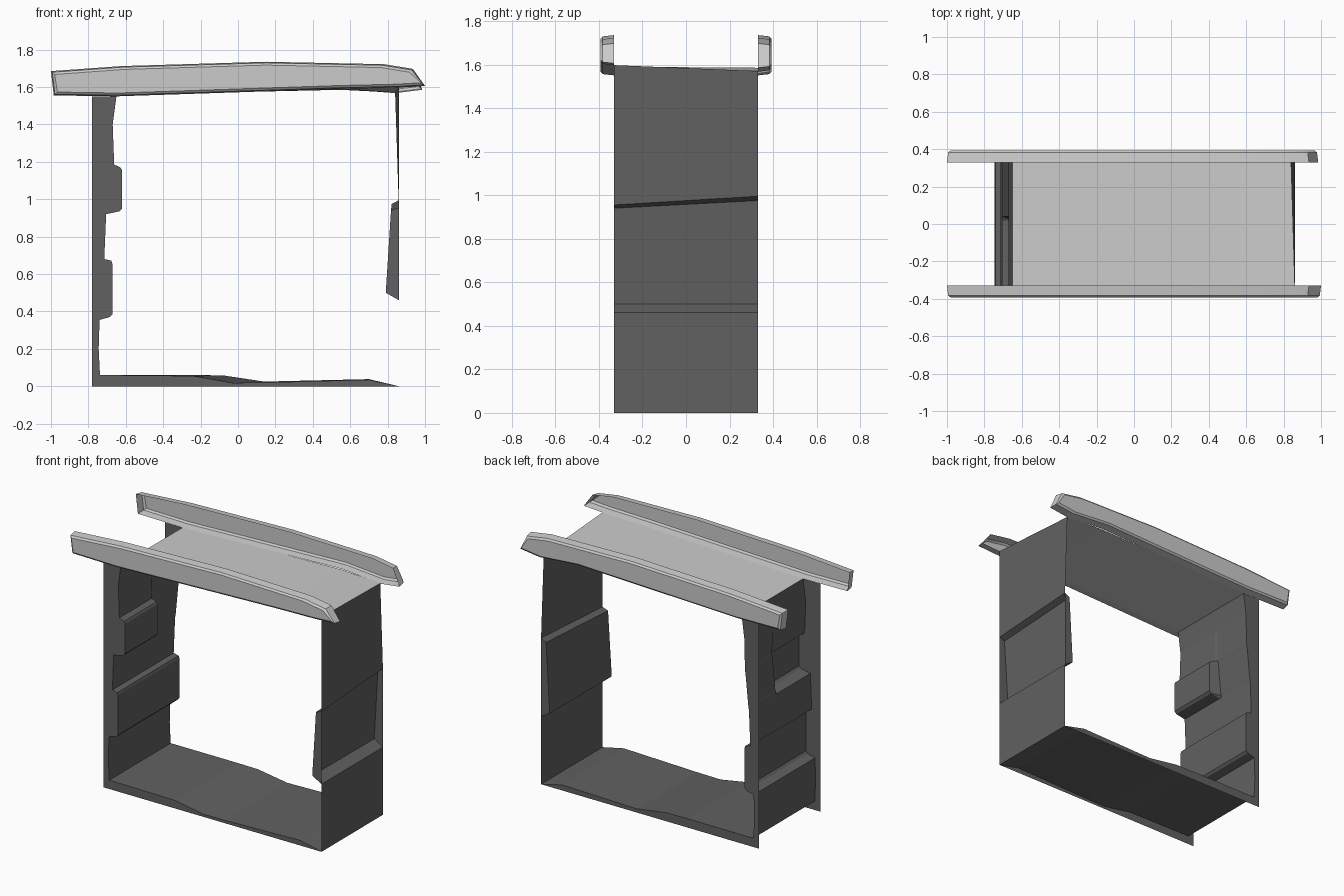
import bpy

if "Cube" in bpy.data.objects:
    bpy.data.objects.remove(bpy.data.objects["Cube"])

Y = 0.33  # half depth of the frame


def make(name, verts, faces, mat=None, smooth=False):
    me = bpy.data.meshes.new(name)
    me.from_pydata(verts, [], faces)
    me.update()
    ob = bpy.data.objects.new(name, me)
    bpy.context.collection.objects.link(ob)
    if mat:
        me.materials.append(mat)
    if smooth:
        bpy.context.view_layer.objects.active = ob
        ob.select_set(True)
        bpy.ops.object.shade_smooth_by_angle(angle=0.6)
        ob.select_set(False)
    return ob


def loft(name, stations, mat=None, smooth=False):
    """Skin a row of (y, [(x, z), ...]) profiles with equal point counts."""
    n = len(stations[0][1])
    verts = [(x, y, z) for y, prof in stations for x, z in prof]
    faces = [(s * n + i, s * n + i + 1, (s + 1) * n + i + 1, (s + 1) * n + i)
             for s in range(len(stations) - 1) for i in range(n - 1)]
    return make(name, verts, faces, mat, smooth)


def plate(name, y, outline, mat):
    """Flat upright plate facing away from the centre."""
    f = list(range(len(outline)))
    return make(name, [(x, y, z) for x, z in outline], [f], mat)


dark = bpy.data.materials.new("dark_grey")
dark.diffuse_color = (0.12, 0.12, 0.12, 1)
dark.use_nodes = True
dark.node_tree.nodes["Principled BSDF"].inputs["Base Color"].default_value = dark.diffuse_color

# Inner lining: left wall with stepped blocks; upper block only fills the front half
wall_low = [(-0.715, 0.68), (-0.678, 0.672), (-0.672, 0.655), (-0.672, 0.385),
            (-0.685, 0.37), (-0.74, 0.355), (-0.745, 0.2), (-0.738, 0.06)]
wall_top = [(-0.65, 1.55), (-0.67, 1.40)]
block = [(-0.662, 1.185), (-0.628, 1.17), (-0.62, 1.155), (-0.62, 0.95),
         (-0.635, 0.935), (-0.705, 0.92)]
no_block = [(-0.675, 1.185), (-0.678, 1.17), (-0.68, 1.155), (-0.70, 0.95),
            (-0.703, 0.935), (-0.705, 0.92)]
front_wall = wall_top + block + wall_low
back_wall = wall_top + no_block + wall_low
loft("left_lining", [(-Y, front_wall), (0.02, front_wall), (0.04, back_wall), (Y, back_wall)], dark)

# Floor lining
front_floor = [(-0.738, 0.06), (-0.24, 0.055), (-0.03, 0.018), (0.14, 0.02), (0.7, 0.035), (0.86, 0)]
back_floor = [(-0.738, 0.06), (-0.24, 0.06), (-0.08, 0.058), (0.14, 0.025), (0.7, 0.038), (0.86, 0)]
loft("floor", [(-Y, front_floor), (Y, back_floor)], dark)

# Front and back edge plates around the left wall and the floor
for name, y, wall, floor in (("front", -Y, front_wall, front_floor), ("back", Y, back_wall, back_floor)):
    plate(name + "_side_plate", y, wall + [(-0.78, 0), (-0.78, 1.55)], dark)
    plate(name + "_floor_plate", y, floor + [(-0.78, 0)], dark)

# Right wall with one recess, and plates closing the recess ends
front_right = [(0.86, 0), (0.86, 0.46), (0.79, 0.50), (0.818, 0.94), (0.86, 0.955), (0.86, 1.597)]
back_right = [(0.86, 0), (0.86, 0.46), (0.795, 0.50), (0.822, 0.975), (0.86, 0.995), (0.84, 1.57)]
loft("right_wall", [(-Y, front_right), (Y, back_right)], dark)
for name, y, prof in (("front", -Y, front_right), ("back", Y, back_right)):
    plate(name + "_recess_plate", y, prof[1:5], dark)

# Roof sheet between the two trims
loft("roof", [(-Y, [(-0.65, 1.55), (0.1, 1.575), (0.55, 1.59), (0.86, 1.597)]),
              (Y, [(-0.65, 1.55), (0.1, 1.575), (0.55, 1.585), (0.84, 1.57)])])

# Roof trims: shells that are open towards the roof
top = [(-1, 1.685), (-0.62, 1.712), (0.15, 1.735), (0.78, 1.722), (0.935, 1.697)]
bottom = [(0.55, 1.59), (-0.65, 1.55), (-0.985, 1.555)]
trims = {"front_trim": (-1, top + [(1.0, 1.605), (0.86, 1.597)] + bottom),
         "back_trim": (1, top + [(0.985, 1.585), (0.84, 1.567)] + bottom)}
for name, (side, rim) in trims.items():
    n = len(rim)
    verts = []
    for y, inset in ((0.33, 0.0), (0.383, 0.006), (0.393, 0.018)):
        for x, z in rim:
            up = -1 if z > 1.65 else 1
            verts.append((x * (1 - inset * 1.1), side * y, z + up * inset))
    faces = [(r * n + i, r * n + (i + 1) % n, (r + 1) * n + (i + 1) % n, (r + 1) * n + i)
             for r in range(2) for i in range(n)]
    faces.append(tuple(range(2 * n, 3 * n)))
    if side < 0:
        faces = [f[::-1] for f in faces]
    make(name, verts, faces, smooth=True)
